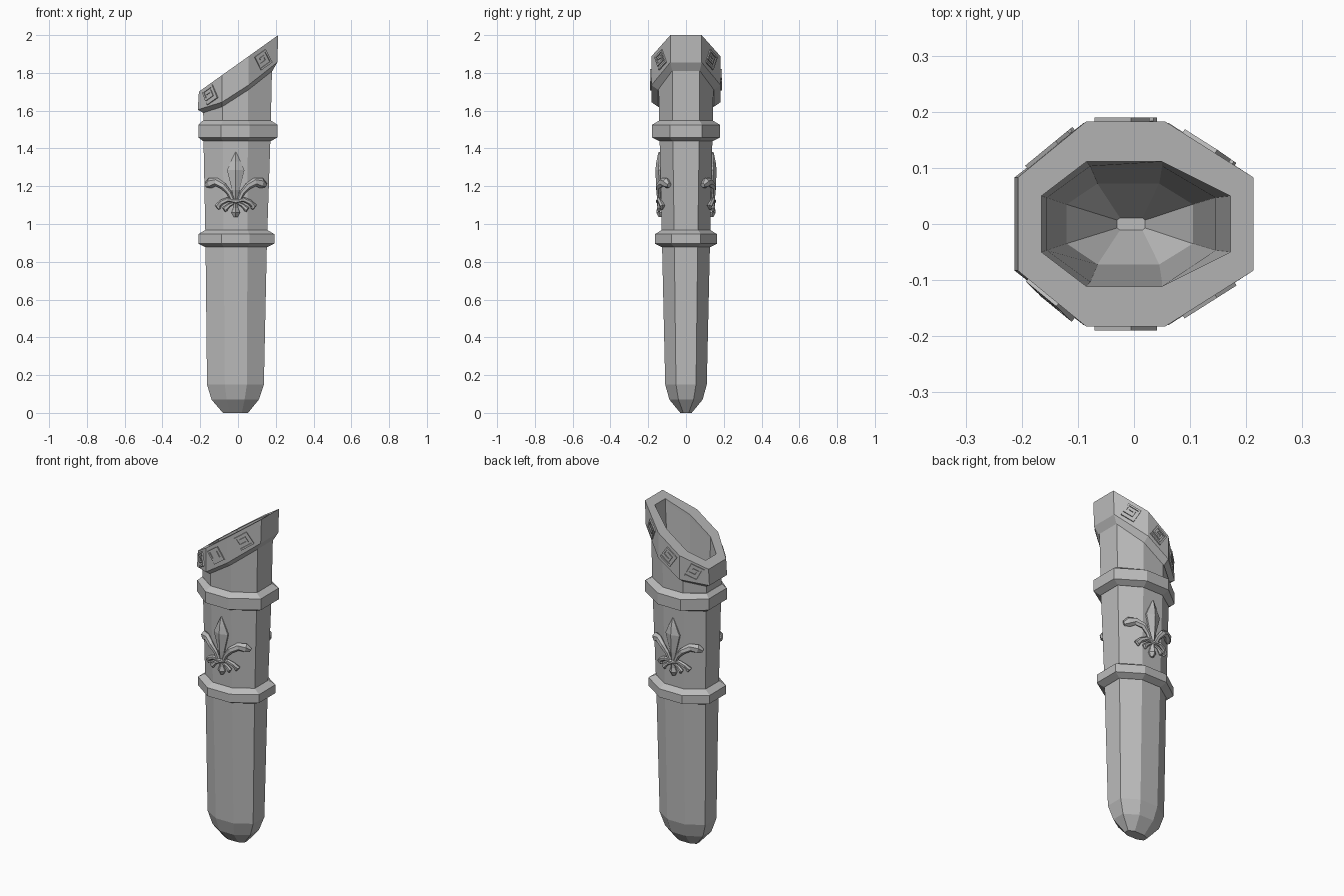
import bpy, bmesh, math
from mathutils import Vector

cube = bpy.data.objects.get("Cube")
if cube:
    bpy.data.objects.remove(cube, do_unlink=True)

steel = bpy.data.materials.new("grey_steel")
steel.use_nodes = True
grey = (0.5, 0.5, 0.5, 1)
steel.diffuse_color = grey
steel.node_tree.nodes["Principled BSDF"].inputs["Base Color"].default_value = grey


def finish(name, bm):
    bmesh.ops.recalc_face_normals(bm, faces=bm.faces)
    mesh = bpy.data.meshes.new(name)
    bm.to_mesh(mesh)
    bm.free()
    mesh.materials.append(steel)
    ob = bpy.data.objects.new(name, mesh)
    bpy.context.collection.objects.link(ob)
    return ob


def octagon(z, left, right, flat_l, flat_r, depth, side):
    """Eight-sided section; z is a number or a function of x."""
    xy = [(right, -side), (right, side), (flat_r, depth), (flat_l, depth),
          (left, side), (left, -side), (flat_l, -depth), (flat_r, -depth)]
    return [Vector((x, y, z(x) if callable(z) else z)) for x, y in xy]


def loft(bm, rings, loop=False):
    rows = [[bm.verts.new(p) for p in r] for r in rings]
    pairs = list(zip(rows, rows[1:]))
    if loop:
        pairs.append((rows[-1], rows[0]))
    else:
        bm.faces.new(rows[0])
        bm.faces.new(rows[-1])
    n = len(rows[0])
    for a, b in pairs:
        for i in range(n):
            j = (i + 1) % n
            bm.faces.new((a[i], a[j], b[j], b[i]))


# Slanted mouth and the curved lower edge of the collar
def rim(x):
    return 2.0 + 0.713 * (x - 0.213)


def hem(x):
    knots = [(-0.213, 1.605), (-0.085, 1.645), (0.055, 1.735), (0.213, 1.86)]
    for (x0, z0), (x1, z1) in zip(knots, knots[1:]):
        if x <= x1 or x1 == knots[-1][0]:
            return z0 + (z1 - z0) * (x - x0) / (x1 - x0)


# Hollow tapered body
mouth = (-0.165, 0.172, -0.085, 0.05, 0.111, 0.05)
neck = (-0.185, 0.183, -0.084, 0.055, 0.148, 0.073)
body = bmesh.new()
loft(body, [
    octagon(0, -0.08, 0.053, -0.045, 0.02, 0.03, 0.014),
    octagon(0.07, -0.14, 0.11, -0.06, 0.035, 0.088, 0.04),
    octagon(0.15, -0.164, 0.137, -0.07, 0.047, 0.11, 0.053),
    octagon(0.9, -0.172, 0.153, -0.075, 0.05, 0.127, 0.062),
    octagon(1.46, -0.183, 0.172, -0.08, 0.052, 0.14, 0.07),
    octagon(lambda x: rim(x) - 0.02, *neck),
    octagon(lambda x: rim(x) - 0.02, *mouth),
    octagon(1.46, -0.155, 0.145, -0.078, 0.05, 0.103, 0.047),
    octagon(0.17, -0.12, 0.105, -0.065, 0.045, 0.072, 0.035),
    octagon(0.04, -0.03, 0.02, -0.025, 0.015, 0.011, 0.007),
])
finish("scabbard_body", body)

# Slanted collar around the mouth
collar_top = octagon(rim, -0.207, 0.213, -0.085, 0.055, 0.183, 0.083)
collar_hem = octagon(hem, -0.213, 0.208, -0.085, 0.055, 0.183, 0.083)
collar = bmesh.new()
loft(collar, [
    octagon(rim, *mouth), collar_top, collar_hem,
    octagon(lambda x: hem(x) - 0.025, *neck),
    octagon(lambda x: hem(x) + 0.03, -0.175, 0.175, -0.083, 0.052, 0.13, 0.06),
    octagon(lambda x: rim(x) - 0.02, *mouth),
], loop=True)
finish("mouth_collar", collar)


# Raised bands
def band(name, z, height, outer, inner):
    core = [v * 0.92 for v in inner]
    bm = bmesh.new()
    loft(bm, [octagon(z, *core), octagon(z, *inner),
              octagon(z + 0.018, *outer), octagon(z + height - 0.022, *outer),
              octagon(z + height, *inner), octagon(z + height, *core)], loop=True)
    finish(name, bm)


band("lower_band", 0.878, 0.09, (-0.21, 0.193, -0.088, 0.06, 0.164, 0.078),
     (-0.174, 0.156, -0.076, 0.051, 0.13, 0.064))
band("upper_band", 1.44, 0.107, (-0.21, 0.21, -0.09, 0.062, 0.18, 0.085),
     (-0.186, 0.175, -0.081, 0.053, 0.143, 0.072))


# Square key plates on the collar
def box(bm, origin, axes, lo, hi):
    u, v, n = axes
    rings = []
    for d in (lo[2], hi[2]):
        rings.append([origin + u * a + v * b + n * d for a, b in
                      ((lo[0], lo[1]), (hi[0], lo[1]), (hi[0], hi[1]), (lo[0], hi[1]))])
    loft(bm, rings)


KEY = [(-.87, -.87), (.87, -.87), (.87, .87), (-.87, .87), (-.87, -.3),
       (.35, -.3), (.35, .35), (-.3, .35)]
for i in (1, 2, 3, 5, 6, 7):
    j = (i + 1) % 8
    corners = [collar_top[i], collar_top[j], collar_hem[j], collar_hem[i]]
    centre = sum(corners, Vector()) / 4
    u = (corners[1] - corners[0]).normalized()
    n = u.cross(corners[0] - corners[3]).normalized()
    axes = (u, n.cross(u), n)
    s, w = 0.04, 0.0052
    plate = bmesh.new()
    box(plate, centre, axes, (-s, -s, -0.008), (s, s, 0.001))
    for p, q in zip(KEY, KEY[1:]):
        lo = [min(a, b) * s - w for a, b in zip(p, q)]
        hi = [max(a, b) * s + w for a, b in zip(p, q)]
        box(plate, centre, axes, (*lo, -0.004), (*hi, 0.007))
    finish(f"key_plate_{i}", plate)


# Lily ornament following the faceted front and back
MID = -0.012


def surface(x, z):
    k = (z - 0.9) / 0.56
    depth, side = 0.127 + 0.013 * k, 0.062 + 0.008 * k
    if x > 0.051:
        return depth + (side - depth) * (x - 0.051) / (0.105 + 0.016 * k)
    if x < -0.078:
        return depth + (side - depth) * (-0.078 - x) / 0.1
    return depth


def tube(bm, path, face, lift):
    """Six-sided tapered sweep; path holds x, z and radius."""
    pts = [Vector((x, face * (surface(x, z) + lift), z)) for x, z, r in path]
    rings = []
    for i, p in enumerate(pts):
        t = (pts[min(i + 1, len(pts) - 1)] - pts[max(i - 1, 0)]).normalized()
        a = t.cross(Vector((0, 1, 0))).normalized()
        b = t.cross(a)
        r = path[i][2]
        rings.append([p + a * r * math.cos(k * math.pi / 3)
                      + b * r * 0.85 * math.sin(k * math.pi / 3) for k in range(6)])
    loft(bm, rings)


def leaf(bm, rows, face):
    """Ridged blade; rows hold z, half width and ridge height."""
    rings = []
    for z, w, h in rows:
        y = surface(MID, z)
        rings.append([Vector((MID + dx, face * (y + dy), z)) for dx, dy in
                      ((-w, -0.01), (-w, h * 0.35), (0, h), (w, h * 0.35), (w, -0.01))])
    loft(bm, rings)


PETAL = [(1.12, 0.012, 0.02), (1.18, 0.02, 0.024), (1.285, 0.046, 0.026),
         (1.33, 0.026, 0.02), (1.38, 0.002, 0.008)]
STEM = [(1.037, 0.01, 0.016), (1.06, 0.023, 0.027), (1.085, 0.013, 0.022),
        (1.13, 0.01, 0.02)]
WING = [(0.014, 1.12, 0.011), (0.035, 1.165, 0.014), (0.065, 1.2, 0.018),
        (0.1, 1.222, 0.022), (0.135, 1.217, 0.028), (0.158, 1.205, 0.014)]
CURL = [(0.012, 1.125, 0.008), (0.045, 1.128, 0.013), (0.075, 1.115, 0.014),
        (0.095, 1.095, 0.017), (0.086, 1.08, 0.008)]
SPRIG = [(0.012, 1.11, 0.007), (0.035, 1.1, 0.01), (0.057, 1.08, 0.015),
         (0.05, 1.066, 0.007)]
for label, face in (("front", -1), ("back", 1)):
    lily = bmesh.new()
    leaf(lily, PETAL, face)
    leaf(lily, STEM, face)
    for side in (-1, 1):
        for path in (WING, CURL, SPRIG):
            tube(lily, [(MID + side * x, z, r) for x, z, r in path], face, 0.012)
    # clasp tying the petals together
    tube(lily, [(MID - 0.03, 1.125, 0.008), (MID, 1.12, 0.012),
                (MID + 0.03, 1.125, 0.008)], face, 0.018)
    finish(f"{label}_lily", lily)
